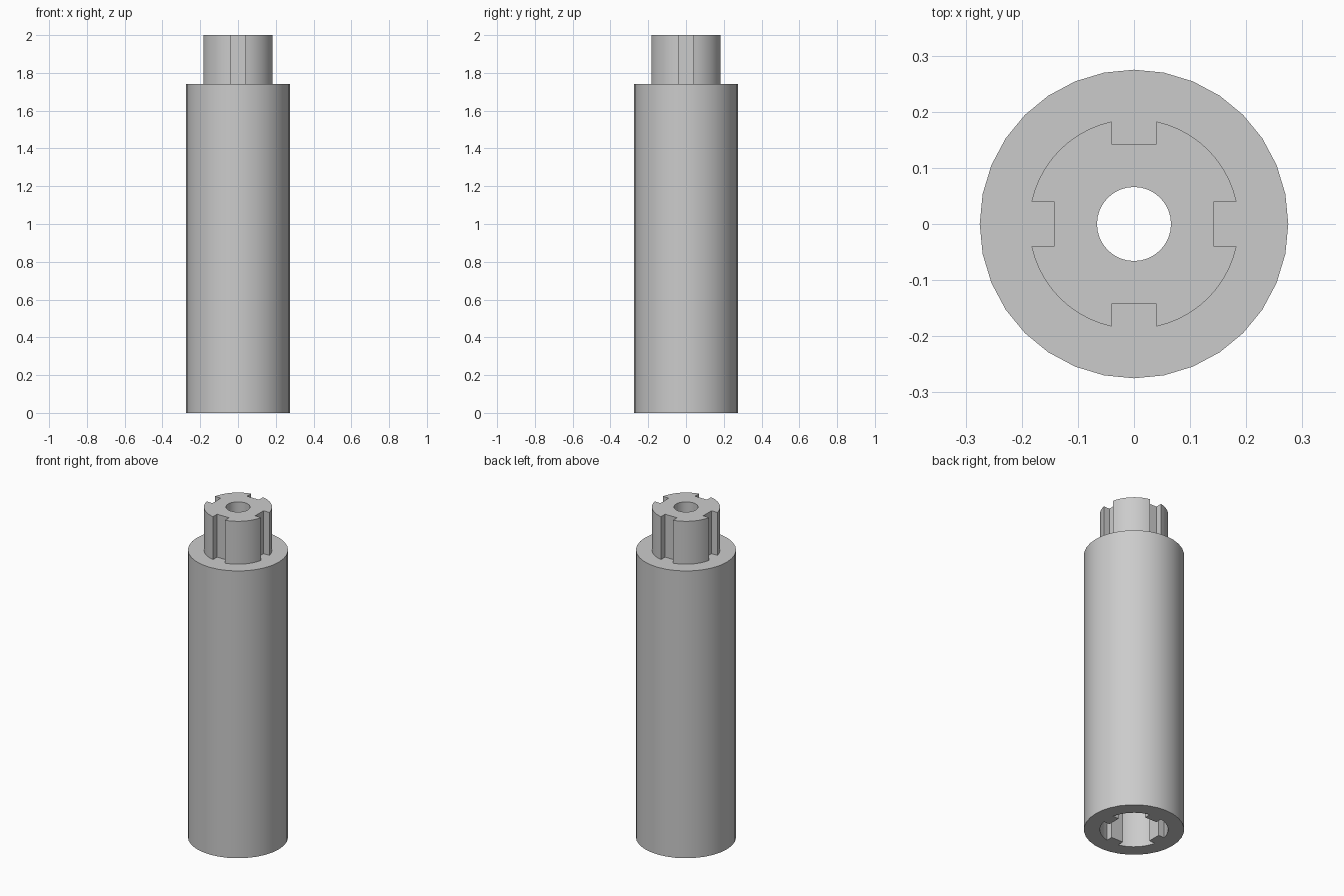
import bpy, bmesh
from math import pi, sin, cos, asin

if "Cube" in bpy.data.objects:
    bpy.data.objects.remove(bpy.data.objects["Cube"], do_unlink=True)

BODY_R, BODY_TOP = 0.275, 1.74
SPLINE_R, SLOT_R, SLOT_HALF = 0.187, 0.143, 0.04
BORE_R, SOCKET_DEPTH = 0.066, 0.27

grey = bpy.data.materials.new("plain_grey")
grey.use_nodes = True
colour = (0.6, 0.6, 0.6, 1)
grey.diffuse_color = colour
grey.node_tree.nodes["Principled BSDF"].inputs["Base Color"].default_value = colour


def circle(radius, sides):
    return [(radius * cos(2 * pi * i / sides), radius * sin(2 * pi * i / sides))
            for i in range(sides)]


def spline_profile(steps=10):
    """Round outline with four square slots on the axes."""
    start = asin(SLOT_HALF / SPLINE_R)
    quarter = [(SLOT_R, SLOT_HALF)]
    for i in range(steps + 1):
        a = start + (pi / 2 - 2 * start) * i / steps
        quarter.append((SPLINE_R * cos(a), SPLINE_R * sin(a)))
    quarter.append((SLOT_HALF, SLOT_R))
    points = []
    for _ in range(4):
        points += quarter
        quarter = [(-y, x) for x, y in quarter]
    return points


def extrude(name, points, bottom, top):
    bm = bmesh.new()
    face = bm.faces.new([bm.verts.new((x, y, bottom)) for x, y in points])
    side = bmesh.ops.extrude_face_region(bm, geom=[face])["geom"]
    moved = [v for v in side if isinstance(v, bmesh.types.BMVert)]
    bmesh.ops.translate(bm, verts=moved, vec=(0, 0, top - bottom))
    bmesh.ops.recalc_face_normals(bm, faces=bm.faces)
    mesh = bpy.data.meshes.new(name)
    bm.to_mesh(mesh)
    bm.free()
    mesh.materials.append(grey)
    obj = bpy.data.objects.new(name, mesh)
    bpy.context.collection.objects.link(obj)
    return obj


def combine(target, tool, operation):
    mod = target.modifiers.new(tool.name, "BOOLEAN")
    mod.operation, mod.solver, mod.object = operation, "EXACT", tool
    bpy.context.view_layer.objects.active = target
    bpy.ops.object.modifier_apply(modifier=mod.name)
    bpy.data.objects.remove(tool, do_unlink=True)


# Main shaft with the splined plug on top
shaft = extrude("splined_shaft", circle(BODY_R, 32), 0, BODY_TOP)
combine(shaft, extrude("plug", spline_profile(), BODY_TOP - 0.1, 2), "UNION")

# Matching keyed socket underneath and the bore through the whole length
combine(shaft, extrude("socket", spline_profile(), -0.1, SOCKET_DEPTH), "DIFFERENCE")
combine(shaft, extrude("bore", circle(BORE_R, 32), -0.2, 2.2), "DIFFERENCE")

# Smooth round walls, crisp edges
bpy.ops.object.select_all(action="DESELECT")
shaft.select_set(True)
bpy.context.view_layer.objects.active = shaft
bpy.ops.object.shade_smooth_by_angle(angle=pi / 6)
